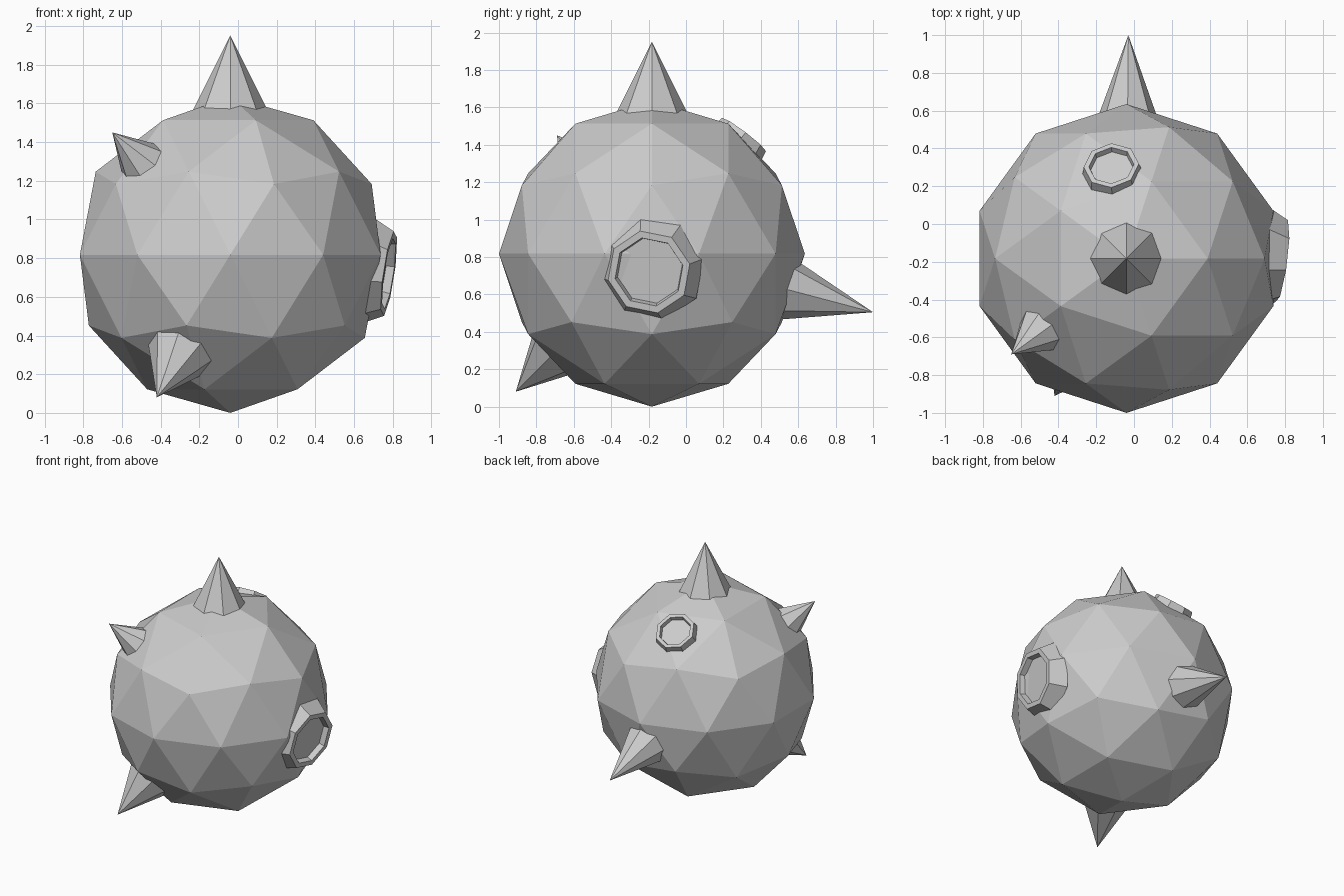
import bpy, bmesh
from math import cos, sin, pi
from mathutils import Vector

if "Cube" in bpy.data.objects:
    bpy.data.objects.remove(bpy.data.objects["Cube"])

C = Vector((-0.04, -0.1825, 0.8175))   # body centre
R = 0.8175
SIDES = 8


def finish(name, bm):
    bmesh.ops.recalc_face_normals(bm, faces=bm.faces)
    mesh = bpy.data.meshes.new(name)
    bm.to_mesh(mesh)
    bm.free()
    obj = bpy.data.objects.new(name, mesh)
    bpy.context.collection.objects.link(obj)
    return obj


def ring(bm, centre, u, v, radius):
    return [bm.verts.new(centre + radius * (cos(a) * u + sin(a) * v))
            for a in (2 * pi * k / SIDES for k in range(SIDES))]


def bridge(bm, a, b):
    for i in range(SIDES):
        j = (i + 1) % SIDES
        bm.faces.new((a[i], a[j], b[j], b[i]))


def frame_axes(normal, ref):
    n = Vector(normal).normalized()
    u = Vector(ref)
    u = (u - u.dot(n) * n).normalized()
    return n, u, n.cross(u)


def spike(name, tip, slope, ref=(1, 0, 0), sink=0.73):
    """Eight-sided cone pointing straight out of the body, base buried."""
    tip = Vector(tip)
    n, u, v = frame_axes(tip - C, ref)
    height = (tip - C).length - sink
    bm = bmesh.new()
    base = ring(bm, C + n * sink, u, v, height * slope)
    top = bm.verts.new(tip)
    for i in range(SIDES):
        bm.faces.new((base[i], base[(i + 1) % SIDES], top))
    bm.faces.new(base)
    return finish(name, bm)


def porthole(name, centre, normal, ref, profile):
    """Octagonal rim with a recessed floor; profile is (radius, height)."""
    n, u, v = frame_axes(normal, ref)
    bm = bmesh.new()
    rings = [ring(bm, Vector(centre) + n * h, u, v, r) for r, h in profile]
    for a, b in zip(rings, rings[1:]):
        bridge(bm, a, b)
    bm.faces.new(rings[0])
    bm.faces.new(rings[-1])
    return finish(name, bm)


# Faceted body
bm = bmesh.new()
bmesh.ops.create_icosphere(bm, subdivisions=2, radius=R)
finish("body", bm).location = C

# Spikes
spike("top_spike", (-0.04, -0.1825, 1.95), 0.50)
spike("front_spike", (-0.42, -0.91, 0.08), 0.50)
spike("back_spike", (-0.03, 1.0, 0.505), 0.35)
spike("left_spike", (-0.65, -0.69, 1.45), 0.50)

# Recessed round ports
porthole("side_port", (0.78, -0.198, 0.72), (0.98, -0.13, -0.14), (0, 0.978, 0.21),
         [(0.285, -0.12), (0.225, 0), (0.187, 0), (0.178, -0.043)])
porthole("back_port", (-0.12, 0.31, 1.455), (-0.10, 0.60, 0.79), (1, 0, 0),
         [(0.165, -0.09), (0.147, 0), (0.120, 0), (0.113, -0.03)])
